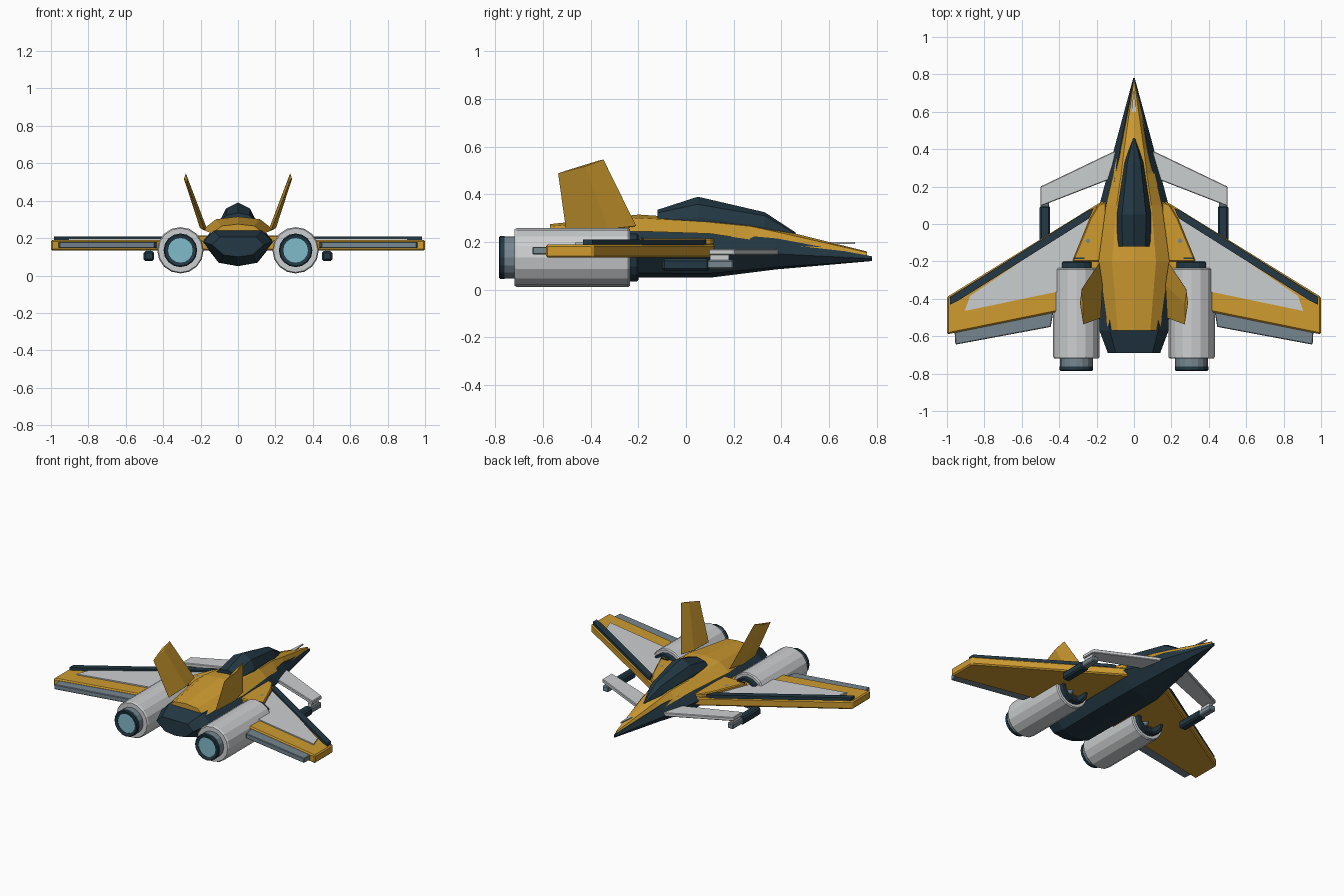
import bpy, bmesh, math
from mathutils import Vector

if "Cube" in bpy.data.objects:
    bpy.data.objects.remove(bpy.data.objects["Cube"])


def material(name, rgb):
    m = bpy.data.materials.new(name)
    m.use_nodes = True
    m.diffuse_color = (*rgb, 1)
    m.node_tree.nodes["Principled BSDF"].inputs["Base Color"].default_value = (*rgb, 1)
    return m


ORANGE = material("amber paint", (0.62, 0.33, 0.03))
LIGHT = material("light grey", (0.60, 0.62, 0.63))
NAVY = material("dark navy", (0.017, 0.040, 0.058))
SLATE = material("slate grey", (0.18, 0.24, 0.28))
GLOW = material("exhaust blue", (0.22, 0.50, 0.60))


def finish(name, bm, mat, mirror=True, bevel=0):
    bmesh.ops.recalc_face_normals(bm, faces=bm.faces)
    mesh = bpy.data.meshes.new(name)
    bm.to_mesh(mesh)
    bm.free()
    mesh.materials.append(mat)
    ob = bpy.data.objects.new(name, mesh)
    bpy.context.collection.objects.link(ob)
    if bevel:
        b = ob.modifiers.new("bevel", 'BEVEL')
        b.width, b.segments = bevel, 1
    if mirror:
        ob.modifiers.new("mirror", 'MIRROR').use_mirror_merge = False
    return ob


def loft(name, rings, mat, mirror=False, bevel=0):
    """Skin closed rings of equal length and cap both ends."""
    bm = bmesh.new()
    vs = [[bm.verts.new(p) for p in ring] for ring in rings]
    n = len(vs[0])
    for a, b in zip(vs, vs[1:]):
        for i in range(n):
            j = (i + 1) % n
            bm.faces.new((a[i], a[j], b[j], b[i]))
    bm.faces.new(vs[0])
    bm.faces.new(vs[-1])
    return finish(name, bm, mat, mirror, bevel)


def plate(name, outline, z0, z1, mat, mirror=True, bevel=0):
    rings = [[(x, y, z) for x, y in outline] for z in (z0, z1)]
    return loft(name, rings, mat, mirror, bevel)


def box(name, x, y, z, mat, bevel=0):
    outline = [(x[0], y[0]), (x[1], y[0]), (x[1], y[1]), (x[0], y[1])]
    return plate(name, outline, *z, mat, bevel=bevel)


def lathe(name, profile, mat, cx=0.308, cz=0.135, sides=16):
    """Turn a closed (radius, y) profile about a lengthwise axis."""
    bm = bmesh.new()
    loop = [bm.verts.new((cx + r, y, cz)) for r, y in profile]
    edges = [bm.edges.new((a, b)) for a, b in zip(loop, loop[1:] + loop[:1])]
    bmesh.ops.spin(bm, geom=loop + edges, cent=(cx, 0, cz), axis=(0, 1, 0),
                   angle=math.tau, steps=sides)
    bmesh.ops.remove_doubles(bm, verts=bm.verts, dist=0.0002)
    return finish(name, bm, mat)


def section(y, half):
    """Full ring from the right half, listed from top to bottom."""
    left = [(-x, z) for x, z in reversed(half) if x > 0]
    return [(x, y, z) for x, z in half + left]


# Fuselage: y, half width, bottom, waist, top
hull = [(.78, .004, .12, .13, .14), (.38, .112, .085, .15, .215),
        (.10, .185, .05, .17, .24), (-.20, .19, .05, .18, .25),
        (-.57, .185, .05, .18, .24), (-.69, .14, .10, .165, .205)]
loft("fuselage", [section(y, [(0, t), (.7 * w, t), (w, m), (.55 * w, b + .15 * (m - b)), (0, b)])
                  for y, w, b, m, t in hull], NAVY)

# Painted upper shell: y, half width, lower edge, top
shell = [(.76, .004, .14, .16), (.40, .085, .19, .25), (.27, .11, .21, .28),
         (.10, .15, .235, .295), (-.20, .19, .245, .315), (-.57, .14, .225, .275)]
loft("upper_shell", [section(y, [(0, t), (.62 * w, t - .2 * (t - l)), (w, l), (0, l)])
                     for y, w, l, t in shell], ORANGE)

# Canopy: y, half width, base, shoulder, top
canopy = [(.46, .006, .22, .235, .24), (.33, .05, .245, .31, .325),
          (.05, .092, .28, .358, .39), (-.12, .088, .28, .322, .335)]
loft("canopy", [section(y, [(0, t), (.7 * w, s), (w, b + .3 * (s - b)), (w, b)])
                for y, w, b, s, t in canopy], NAVY)

# Nose probe
plate("nose_probe", [(-.012, .60), (.012, .60), (.003, .71), (-.003, .71)],
      .192, .199, LIGHT, mirror=False)

# Main wings with top panel, leading stripe, root fairing and flap
plate("wing", [(.15, .13), (.19, .11), (1, -.39), (1, -.59), (.41, -.47), (.15, -.42)],
      .134, .19, ORANGE, bevel=.008)
plate("wing_panel", [(.23, .055), (.877, -.385), (.905, -.465), (.40, -.36), (.33, -.20)],
      .188, .198, LIGHT)
plate("wing_stripe", [(.215, .083), (.25, .07), (.985, -.392), (.985, -.432), (.94, -.41), (.24, .03)],
      .188, .21, NAVY)
plate("wing_root_fairing", [(.15, .12), (.19, .105), (.235, .03), (.33, -.2), (.15, -.2)],
      .185, .215, ORANGE, bevel=.006)
plate("flap", [(.43, -.46), (.96, -.565), (.955, -.645), (.445, -.55)], .147, .18, SLATE, bevel=.004)
box("fairing_vent", (.265, .32), (-.188, -.178), (.21, .219), NAVY)
bm = bmesh.new()
bmesh.ops.create_circle(bm, cap_ends=True, segments=10, radius=.012)
bmesh.ops.translate(bm, verts=bm.verts, vec=(.247, -.09, .217))
finish("fairing_cap", bm, SLATE)

# Canards with tip pods
plate("canard", [(.08, .395), (.125, .38), (.5, .2), (.5, .095), (.10, .25), (.08, .255)],
      .145, .17, LIGHT, bevel=.004)
box("pod_pylon", (.465, .49), (.10, .18), (.11, .15), LIGHT)
box("pod_nose", (.455, .50), (.08, .2), (.087, .125), SLATE, bevel=.006)
box("pod_body", (.448, .505), (-.10, .098), (.078, .13), NAVY, bevel=.01)

# Engines: casing, intake, fan and nozzle
lathe("engine_casing", [(0, -.72), (.118, -.72), (.124, -.71), (.124, -.243), (.118, -.235),
                        (.098, -.235), (.098, -.32), (0, -.32)], LIGHT)
lathe("intake_ring", [(.10, -.30), (.10, -.205), (.094, -.2), (.082, -.2), (.08, -.30)], NAVY)
lathe("intake_back", [(0, -.30), (.09, -.30), (.09, -.285), (0, -.285)], NAVY)
lathe("intake_spinner", [(0, -.29), (.028, -.29), (.02, -.25), (0, -.225)], SLATE, sides=10)
bm = bmesh.new()
for i in range(8):
    a = math.tau * i / 8
    out = Vector((math.cos(a), 0, math.sin(a)))
    side = Vector((-math.sin(a), 0, math.cos(a))) * .006
    mid = Vector((.308, -.27, .135))
    bm.faces.new([bm.verts.new(mid + out * r + side * s)
                  for r, s in ((.02, -1), (.08, -1), (.08, 1), (.02, 1))])
finish("intake_blades", bm, SLATE)
lathe("nozzle", [(0, -.765), (.088, -.765), (.088, -.71), (0, -.71)], SLATE)
lathe("nozzle_ring", [(.066, -.78), (.084, -.785), (.09, -.78), (.09, -.762), (.066, -.762)], NAVY)
lathe("exhaust_glow", [(0, -.777), (.068, -.777), (.068, -.762), (0, -.762)], GLOW)


# Canted tail fins
def fin_ring(x, z_front, z_back, front, back, t):
    crest, z = back + .6 * (front - back), (z_front + z_back) / 2
    return [(x, front, z_front), (x + t, crest, z), (x - .008, back, z_back), (x - t, crest, z)]


loft("tail_fin", [fin_ring(.185, .265, .24, -.205, -.505, .018),
                  fin_ring(.28, .55, .49, -.345, -.54, .01)], ORANGE, mirror=True, bevel=.003)
